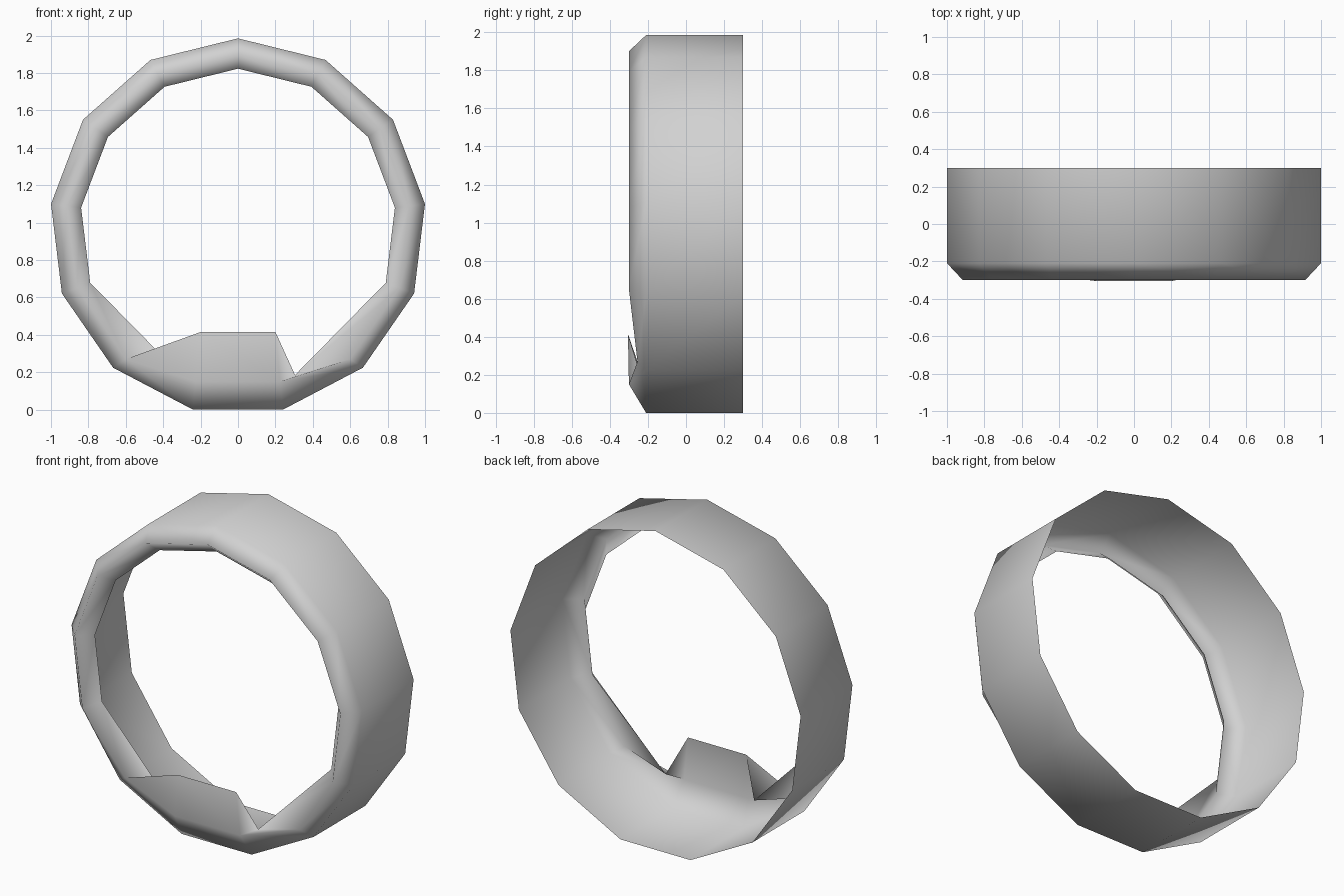
import bpy
import bmesh
from math import sin, cos, tau

cube = bpy.data.objects.get("Cube")
if cube:
    bpy.data.objects.remove(cube, do_unlink=True)

SIDES = 13
CENTRE_Z = 0.978

grey = bpy.data.materials.new("plain grey")
grey.use_nodes = True
colour = (0.64, 0.64, 0.64, 1)
grey.diffuse_color = colour
grey.node_tree.nodes["Principled BSDF"].inputs["Base Color"].default_value = colour

# Band profile from the open back rim to the curled inner lip: radius, y
profile = [(1.007, 0.3), (1.007, -0.21), (0.922, -0.3), (0.845, -0.21)]

# Lower corners reshaped into two notches and a tab: (loop, corner) -> x, y, z
reshaped = {
    (2, 5): (0.6, -0.255, 0.27),
    (3, 5): (0.305, -0.235, 0.185),
    (2, 6): (0.225, -0.3, 0.15),
    (3, 6): (0.2, -0.305, 0.415),
}


def corner(loop, k):
    """Position of one ring corner, mirrored across x = 0."""
    radius, y = profile[loop]
    side = 1 if k <= SIDES // 2 else -1
    near = k if side > 0 else SIDES - k
    if (loop, near) in reshaped:
        x, y, z = reshaped[loop, near]
        return side * x, y, z
    angle = tau * k / SIDES
    return radius * sin(angle), y, CENTRE_Z + radius * cos(angle)


# Ring band with chamfered front, inner lip and tab
bm = bmesh.new()
loops = [[bm.verts.new(corner(i, k)) for k in range(SIDES)]
         for i in range(len(profile))]
for a, b in zip(loops, loops[1:]):
    for k in range(SIDES):
        n = (k + 1) % SIDES
        bm.faces.new((a[k], a[n], b[n], b[k]))

# Make the outside of the band face outward
bm.normal_update()
first = bm.faces[:][0]
if first.normal.z < 0:
    bmesh.ops.reverse_faces(bm, faces=bm.faces[:])
for face in bm.faces:
    face.smooth = True

mesh = bpy.data.meshes.new("ring_band")
bm.to_mesh(mesh)
bm.free()
mesh.materials.append(grey)
bpy.context.collection.objects.link(bpy.data.objects.new("ring_band", mesh))
